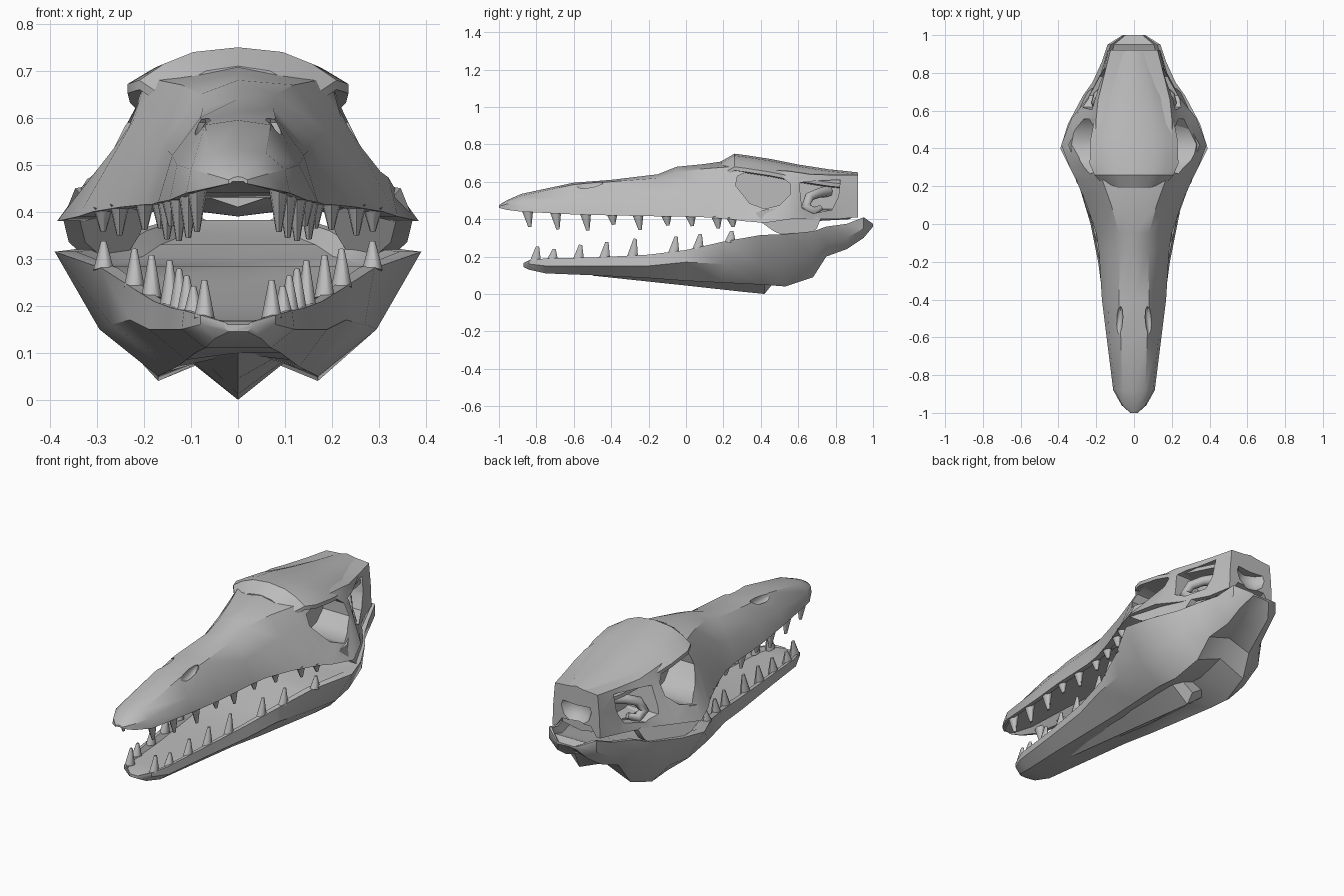
import bpy, bmesh
from math import pi, radians

if "Cube" in bpy.data.objects:
    bpy.data.objects.remove(bpy.data.objects["Cube"])

bone = bpy.data.materials.new("bone_grey")
bone.use_nodes = True
bone.diffuse_color = (.5, .5, .5, 1)
bone.node_tree.nodes["Principled BSDF"].inputs["Base Color"].default_value = (.5, .5, .5, 1)


def activate(ob):
    bpy.ops.object.select_all(action='DESELECT')
    ob.select_set(True)
    bpy.context.view_layer.objects.active = ob


def finish(ob, name, angle=35):
    ob.name = name
    ob.data.materials.clear()
    ob.data.materials.append(bone)
    activate(ob)
    bpy.ops.object.shade_smooth_by_angle(angle=radians(angle))


def bridge(name, rings):
    """Closed skin through a list of equal-length point rings."""
    bm = bmesh.new()
    loops = [[bm.verts.new(p) for p in ring] for ring in rings]
    count = len(loops[0])
    for a, b in zip(loops, loops[1:]):
        for i in range(count):
            j = (i + 1) % count
            bm.faces.new((a[i], a[j], b[j], b[i]))
    bm.faces.new(loops[0])
    bm.faces.new(loops[-1])
    bmesh.ops.recalc_face_normals(bm, faces=bm.faces)
    mesh = bpy.data.meshes.new(name)
    bm.to_mesh(mesh)
    bm.free()
    ob = bpy.data.objects.new(name, mesh)
    bpy.context.collection.objects.link(ob)
    return ob


def loft(name, sections):
    """Sections are (y, half outline from centre to centre), mirrored in x."""
    rings = []
    for y, half in sections:
        ring = [(x, y, z) for x, z in half]
        ring += [(-x, y, z) for x, z in reversed(half[1:-1])]
        rings.append(ring)
    return bridge(name, rings)


def tube(name, points, radius):
    """Rounded bar along points of (x, y, z, thickness factor)."""
    curve = bpy.data.curves.new(name, 'CURVE')
    curve.dimensions = '3D'
    curve.bevel_depth = radius
    curve.bevel_resolution = 2
    curve.use_fill_caps = True
    spline = curve.splines.new('POLY')
    spline.points.add(len(points) - 1)
    for target, (x, y, z, factor) in zip(spline.points, points):
        target.co = (x, y, z, 1)
        target.radius = factor
    ob = bpy.data.objects.new(name, curve)
    bpy.context.collection.objects.link(ob)
    activate(ob)
    bpy.ops.object.convert(target='MESH')
    finish(bpy.context.object, name, 55)


def cut(target, cutter):
    mod = target.modifiers.new("opening", 'BOOLEAN')
    mod.operation = 'DIFFERENCE'
    mod.solver = 'EXACT'
    mod.object = cutter
    activate(target)
    bpy.ops.object.modifier_apply(modifier=mod.name)
    bpy.data.objects.remove(cutter)


def side_cutter(s, outline, inner):
    """Prism running outward in x from an outline of (y, z)."""
    return bridge("cutter", [[(s * x, y, z) for y, z in outline] for x in (inner, .5)])


def ball_cutter(location, scale, rotation=(0, 0, 0)):
    bpy.ops.mesh.primitive_uv_sphere_add(
        segments=10, ring_count=6, location=location, scale=scale, rotation=rotation)
    return bpy.context.object


# Upper skull: y, top, roof width, roof z, cheek width, cheek z, rim width, rim z
UPPER = [
    (-1, .475, .01, .473, .02, .468, .02, .46),
    (-.96, .5, .035, .495, .06, .48, .065, .45),
    (-.88, .535, .06, .525, .1, .49, .11, .44),
    (-.6, .595, .07, .585, .13, .5, .145, .425),
    (-.4, .61, .08, .6, .14, .52, .17, .42),
    (-.15, .64, .075, .62, .15, .53, .185, .415),
    (-.05, .68, .08, .65, .16, .55, .2, .415),
    (.1, .695, .12, .67, .19, .57, .25, .41),
    (.24, .715, .17, .68, .22, .6, .31, .4),
    (.3, .72, .2, .67, .225, .61, .34, .39),
    (.42, .71, .2, .665, .225, .6, .385, .38),
    (.56, .68, .2, .655, .235, .59, .33, .4),
    (.66, .66, .19, .64, .22, .57, .25, .4),
    (.8, .65, .155, .635, .165, .55, .175, .4),
    (.92, .645, .125, .635, .135, .53, .14, .41)]
sections = []
for y, zt, rw, zr, mw, zm, w, zb in UPPER:
    palate = zb + min(.05, .3 * (zt - zb))
    sections.append((y, [(0, zt), (rw, zr), (mw, zm), (w, zb),
                         (.85 * w, zb), (.6 * w, palate), (0, palate)]))
skull = loft("upper_skull", sections)

# Eye sockets, temple openings, nostrils and the hollow at the back
SOCKET = [(.265, .58), (.275, .63), (.32, .65), (.42, .645), (.5, .635), (.555, .59),
          (.555, .53), (.5, .475), (.42, .455), (.34, .485)]
TEMPLE = [(.605, .595), (.7, .605), (.825, .61), (.815, .52), (.78, .45), (.68, .43), (.62, .46)]
for s in (1, -1):
    cut(skull, side_cutter(s, SOCKET, .11))
    cut(skull, side_cutter(s, TEMPLE, .09))
    cut(skull, ball_cutter((s * .08, -.52, .59), (.02, .09, .03), (0, 0, s * .12)))
cut(skull, ball_cutter((0, .96, .53), (.1, .1, .09)))
finish(skull, "upper_skull")

# Raised plate over the braincase, with a ramp at its front
ROOF = [(.19, .71, .15), (.26, .75, .21), (.32, .742, .235), (.45, .722, .23),
        (.6, .692, .2), (.76, .667, .165), (.92, .65, .11)]
roof = loft("cranium_roof", [
    (y, [(0, z), (.45 * w, z - .01), (.75 * w, z - .035),
         (w, z - .07), (w, z - .09), (0, z - .1)]) for y, z, w in ROOF])
finish(roof, "cranium_roof")

# Bones closing the rear of the palate
BASE = [(.42, .06, .41), (.55, .15, .39), (.7, .16, .39), (.88, .11, .4)]
base = loft("skull_base", [(y, [(0, .46), (w, .45), (w, low + .02), (0, low)])
                           for y, w, low in BASE])
finish(base, "skull_base")

# Lower jaw: y, rim width, rim z, side width, side z, base width, base z
LOWER = [
    (-.87, .03, .165, .03, .155, .02, .145),
    (-.84, .08, .18, .08, .16, .05, .13),
    (-.75, .115, .19, .12, .15, .07, .11),
    (-.5, .14, .195, .15, .15, .09, .1),
    (-.2, .18, .21, .19, .15, .11, .085),
    (0, .22, .235, .23, .17, .13, .07),
    (.2, .29, .28, .27, .16, .15, .06),
    (.4, .39, .315, .295, .15, .17, .05),
    (.53, .35, .32, .28, .16, .17, .04),
    (.68, .27, .335, .25, .2, .15, .09),
    (.75, .22, .36, .2, .27, .13, .2),
    (.86, .17, .375, .16, .3, .1, .24),
    (.95, .14, .41, .14, .35, .09, .3),
    (1, .06, .375, .06, .37, .05, .36)]
sections = []
for y, w, zt, mw, zm, lw, zl in LOWER:
    drop = .25 * (zt - zl)
    floor = zt - min(.03, drop)
    arch = zl + drop * max(0, min(1, (y + .4) * 2))
    sections.append((y, [(0, floor), (.75 * w, floor), (.88 * w, zt), (w, zt),
                         (mw, zm), (lw, zl), (0, arch)]))
finish(loft("lower_jaw", sections), "lower_jaw")

# Keel under the chin
KEEL = [(-.5, .04, .098, .12), (0, .08, .045, .09), (.3, .1, .012, .085),
        (.42, .1, 0, .08), (.46, .06, .05, .09)]
keel = loft("chin_keel", [(y, [(0, low), (w, edge), (0, edge + .04)])
                          for y, w, low, edge in KEEL])
finish(keel, "chin_keel")


def rim(table, y, column):
    for a, b in zip(table, table[1:]):
        if a[0] <= y <= b[0]:
            t = (y - a[0]) / (b[0] - a[0])
            return a[column] + t * (b[column] - a[column])


# Teeth: rows of (y, length) along each rim
UPPER_TEETH = [(-.84, .08), (-.69, .085), (-.53, .085), (-.39, .05), (-.25, .075),
               (-.1, .05), (.03, .05), (.17, .055), (.25, .04)]
LOWER_TEETH = [(-.8, .07), (-.71, .05), (-.57, .07), (-.43, .08),
               (-.28, .09), (-.06, .08), (.07, .07), (.24, .05)]


def tooth(name, s, x, y, z, length, direction):
    root = .012
    depth = length + root
    bpy.ops.mesh.primitive_cone_add(
        vertices=7, radius1=.032, radius2=.009, depth=depth,
        location=(s * x, y, z + direction * (depth / 2 - root)),
        rotation=(-.15 if direction > 0 else pi + .12, 0, 0), scale=(.7, 1, 1))
    finish(bpy.context.object, name, 65)


for s, side in ((1, "left"), (-1, "right")):
    for y, length in UPPER_TEETH:
        tooth("upper_tooth_" + side, s, rim(UPPER, y, 6) - .028, y, rim(UPPER, y, 7), length, -1)
    for y, length in LOWER_TEETH:
        tooth("lower_tooth_" + side, s, rim(LOWER, y, 1) - .024, y, rim(LOWER, y, 2), length, 1)

    # Cheek plate hanging behind the tooth row
    cheek = [(.3, .41), (.42, .45), (.52, .46), (.57, .49), (.63, .45),
             (.72, .4), (.7, .35), (.65, .31), (.55, .3), (.47, .335), (.4, .385)]
    rings = []
    for inset in (0, .035):
        rings.append([(s * (.385 - .5 * abs(y - .42) - .55 * max(0, z - .38) - inset), y, z)
                      for y, z in cheek])
    finish(bridge("cheek_plate_" + side, rings), "cheek_plate_" + side)

    # Curled bone inside the temple opening
    tube("curled_bone_" + side,
         [(s * .08, .76, .55, 1.2), (s * .14, .71, .54, 1), (s * .18, .66, .52, 1),
          (s * .2, .64, .47, 1), (s * .19, .68, .44, 1), (s * .16, .72, .46, .6)], .026)
